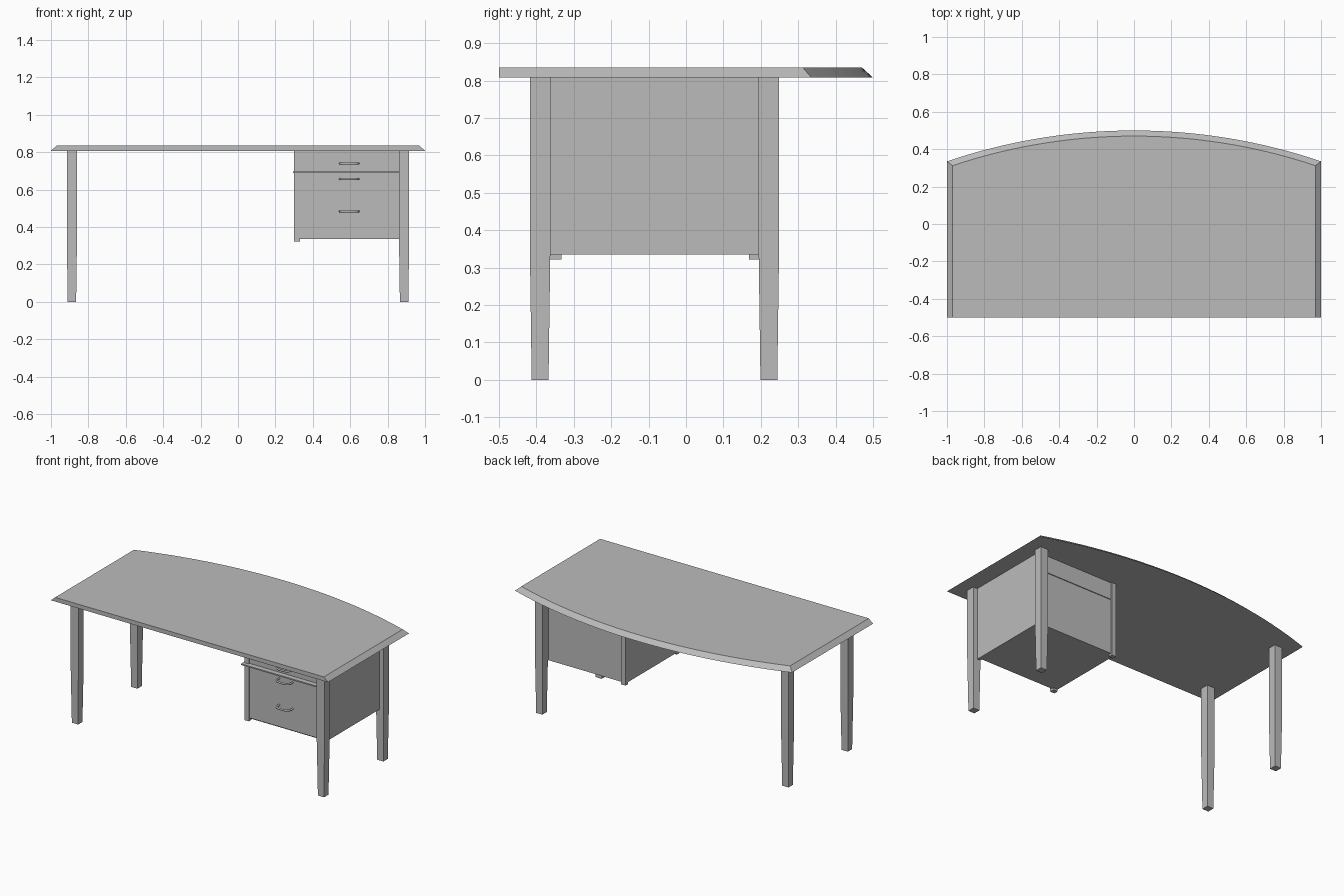
import bpy, bmesh, math
from mathutils import Vector

old = bpy.data.objects.get("Cube")
if old:
    bpy.data.objects.remove(old, do_unlink=True)

grey = bpy.data.materials.new("plain grey")
grey.use_nodes = True
colour = (0.5, 0.5, 0.5, 1)
grey.diffuse_color = colour
grey.node_tree.nodes["Principled BSDF"].inputs["Base Color"].default_value = colour


def finish(name, bm):
    bmesh.ops.recalc_face_normals(bm, faces=bm.faces)
    mesh = bpy.data.meshes.new(name)
    bm.to_mesh(mesh)
    bm.free()
    mesh.materials.append(grey)
    obj = bpy.data.objects.new(name, mesh)
    bpy.context.collection.objects.link(obj)
    return obj


def loft(name, rings):
    """Join equal-length rings of points into a closed solid."""
    bm = bmesh.new()
    loops = [[bm.verts.new(p) for p in ring] for ring in rings]
    for a, b in zip(loops, loops[1:]):
        for i in range(len(a)):
            j = (i + 1) % len(a)
            bm.faces.new((a[i], a[j], b[j], b[i]))
    bm.faces.new(loops[0])
    bm.faces.new(loops[-1])
    return finish(name, bm)


def rect(x0, x1, y0, y1, z):
    return [(x0, y0, z), (x1, y0, z), (x1, y1, z), (x0, y1, z)]


def box(name, x0, x1, y0, y1, z0, z1):
    return loft(name, [rect(x0, x1, y0, y1, z) for z in (z0, z1)])


# Desk top: bowed back edge, chamfered on the sides and back
def top_outline(half, corner, crown, z, steps=32):
    rise = crown - corner
    radius = (half * half + rise * rise) / (2 * rise)
    sweep = math.asin(half / radius)
    pts = [(-half, -0.5, z), (half, -0.5, z)]
    for i in range(steps + 1):
        a = sweep * (1 - 2 * i / steps)
        pts.append((radius * math.sin(a), crown - radius + radius * math.cos(a), z))
    return pts


loft("desk_top", [top_outline(1, 0.335, 0.5, 0.808),
                  top_outline(0.97, 0.312, 0.47, 0.835)])

# Four legs, straight above and tapered below
for side, sx in (("left", 1), ("right", -1)):
    for end, cy in (("front", -0.39), ("back", 0.2215)):
        cx = sx * 0.888
        rings = [rect(cx - r, cx + r, cy - r, cy + r, z)
                 for r, z in ((0.0225, 0), (0.0275, 0.36), (0.0275, 0.808))]
        loft(f"{end}_{side}_leg", rings)

# Drawer cabinet: inner and outer sides, base and back panels
box("inner_side_panel", 0.30, 0.32, -0.345, 0.18, 0.335, 0.808)
box("outer_side_panel", 0.862, 0.885, -0.363, 0.194, 0.335, 0.808)
box("cabinet_base", 0.32, 0.862, -0.345, 0.18, 0.335, 0.35)
box("lower_back_panel", 0.32, 0.862, 0.17, 0.188, 0.335, 0.688)
box("upper_back_panel", 0.32, 0.862, 0.17, 0.188, 0.698, 0.808)

# Inner corner posts ending in short feet
box("front_inner_post", 0.30, 0.332, -0.363, -0.333, 0.322, 0.808)
box("back_inner_post", 0.30, 0.332, 0.168, 0.195, 0.322, 0.808)

# Drawer fronts and the pull-out shelf between them
box("lower_drawer_front", 0.332, 0.862, -0.356, -0.34, 0.342, 0.688)
box("upper_drawer_front", 0.332, 0.862, -0.356, -0.34, 0.698, 0.808)
box("base_front_rail", 0.332, 0.862, -0.348, -0.33, 0.335, 0.342)
box("pull_out_shelf", 0.293, 0.862, -0.388, 0.184, 0.689, 0.697)


# Bow handles swept along a flattened arc
def handle(name, z, steps=14, sides=10, radius=0.006):
    path = []
    for i in range(steps + 1):
        a = math.pi * i / steps
        c, s = math.cos(a), math.sin(a)
        path.append(Vector((0.595 - 0.049 * math.copysign(abs(c) ** 0.6, c),
                            -0.354 - 0.048 * s ** 0.6, z)))
    rings = []
    for i, p in enumerate(path):
        along = (path[min(i + 1, steps)] - path[max(i - 1, 0)]).normalized()
        out = along.cross(Vector((0, 0, 1)))
        turns = [2 * math.pi * k / sides for k in range(sides)]
        rings.append([p + radius * (math.cos(t) * out + math.sin(t) * Vector((0, 0, 1)))
                      for t in turns])
    return loft(name, rings)


smooth = [handle(f"{n}_handle", z) for n, z in
          (("upper", 0.74), ("middle", 0.657), ("lower", 0.484))]

# Round lock on the upper drawer
turns = [2 * math.pi * k / 20 for k in range(20)]
smooth.append(loft("drawer_lock", [
    [(0.595 + 0.008 * math.cos(t), y, 0.795 + 0.008 * math.sin(t)) for t in turns]
    for y in (-0.35, -0.364)]))

bpy.ops.object.select_all(action="DESELECT")
for obj in smooth:
    obj.select_set(True)
bpy.context.view_layer.objects.active = smooth[0]
bpy.ops.object.shade_smooth_by_angle(angle=math.radians(40))
